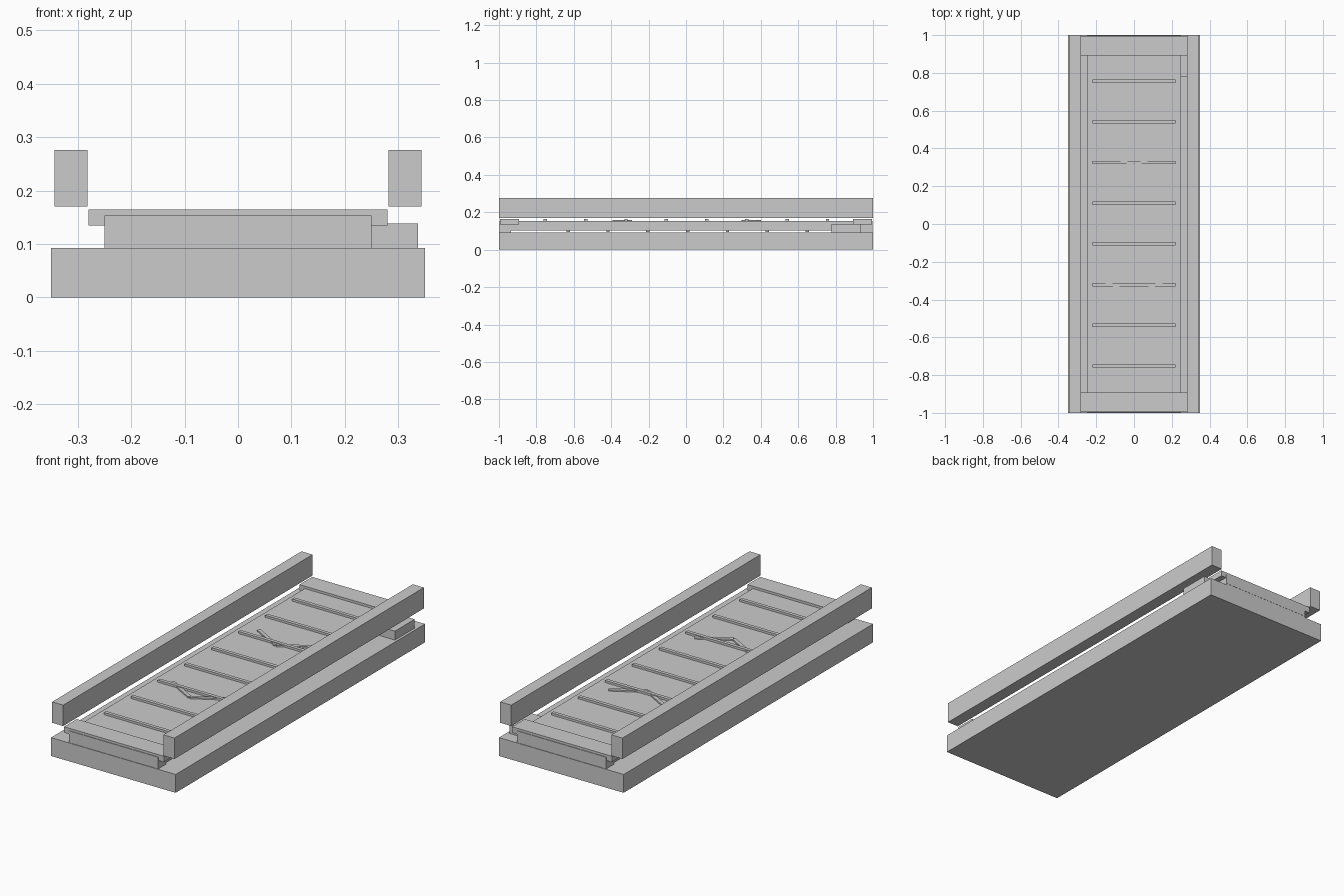
import bpy, math

if "Cube" in bpy.data.objects:
    bpy.data.objects.remove(bpy.data.objects["Cube"])


def box(name, x0, x1, y0, y1, z0, z1, turn=0.0):
    """Box from its bounds, optionally turned about z at its centre."""
    bpy.ops.mesh.primitive_cube_add(
        size=1, location=((x0 + x1) / 2, (y0 + y1) / 2, (z0 + z1) / 2),
        rotation=(0, 0, turn))
    ob = bpy.context.object
    ob.name = name
    ob.scale = (x1 - x0, y1 - y0, z1 - z0)
    bpy.ops.object.transform_apply(location=False, rotation=False, scale=True)
    return ob


# base slab and belt body
box("base", -0.35, 0.35, -1, 1, 0, 0.093)
box("belt", -0.25, 0.25, -0.998, 0.998, 0.102, 0.153)

# side rails, end covers and end feet
for s, side in ((-1, "left"), (1, "right")):
    x = 0.3125 * s
    box(side + "_rail", x - 0.031, x + 0.031, -1, 1, 0.17, 0.276)
for s, end in ((-1, "front"), (1, "back")):
    y = 0.944 * s
    box(end + "_cover", -0.28, 0.28, y - 0.051, y + 0.051, 0.135, 0.165)
    y = 0.966 * s
    box(end + "_foot", -0.25, 0.25, y - 0.031, y + 0.031, 0.093, 0.104)

# drive motor beside the belt
box("motor", 0.245, 0.337, 0.777, 0.935, 0.093, 0.138)

# cleats across the top and the underside of the belt
for i in range(8):
    y = -0.752 + i * 0.2155
    box("top_cleat", -0.22, 0.22, y - 0.009, y + 0.009, 0.15, 0.164)
for i in range(7):
    y = -0.63 + i * 0.213
    box("lower_cleat", -0.237, 0.237, y - 0.009, y + 0.009, 0.0935, 0.104)

# direction chevrons on the belt, pointing to the front
for tip in (-0.39, 0.30):
    for s in (-1, 1):
        cx, cy = 0.08 * s, tip + 0.05
        box("chevron_arm", cx - 0.09, cx + 0.09, cy - 0.009, cy + 0.009,
            0.15, 0.16, s * math.atan2(0.09, 0.16))
